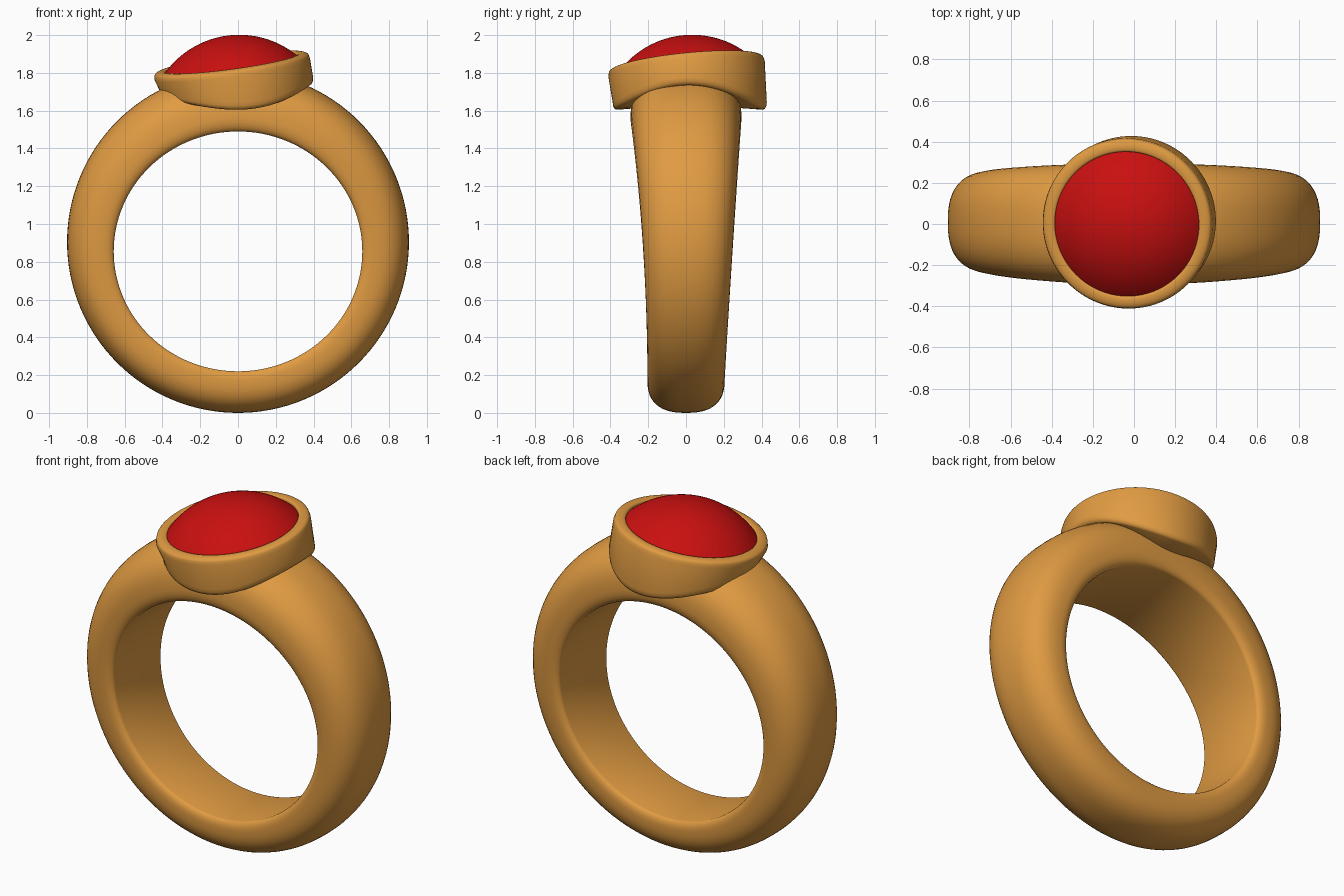
import bpy, bmesh
from math import sin, cos, pi
from mathutils import Vector

if "Cube" in bpy.data.objects:
    bpy.data.objects.remove(bpy.data.objects["Cube"])


def material(name, rgb):
    m = bpy.data.materials.new(name)
    m.use_nodes = True
    m.diffuse_color = (*rgb, 1)
    m.node_tree.nodes["Principled BSDF"].inputs["Base Color"].default_value = (*rgb, 1)
    return m


def skin(name, loops, mat, wrap=False, caps=False):
    """Bridge equal closed loops of points into one smooth surface."""
    bm = bmesh.new()
    rows = [[bm.verts.new(p) for p in loop] for loop in loops]
    n = len(rows[0])
    pairs = list(zip(rows, rows[1:])) + ([(rows[-1], rows[0])] if wrap else [])
    for a, b in pairs:
        for i in range(n):
            j = (i + 1) % n
            bm.faces.new((a[i], a[j], b[j], b[i]))
    if caps:
        bm.faces.new(rows[0])
        bm.faces.new(rows[-1])
    bmesh.ops.recalc_face_normals(bm, faces=bm.faces)
    mesh = bpy.data.meshes.new(name)
    bm.to_mesh(mesh)
    bm.free()
    mesh.materials.append(mat)
    obj = bpy.data.objects.new(name, mesh)
    bpy.context.collection.objects.link(obj)
    bpy.ops.object.select_all(action="DESELECT")
    obj.select_set(True)
    bpy.context.view_layer.objects.active = obj
    bpy.ops.object.shade_smooth_by_angle(angle=pi / 4)
    return obj


gold = material("warm gold", (0.75, 0.33, 0.055))
red = material("ruby red", (0.59, 0.005, 0.005))

# Band section as (width, thickness) fractions: domed outside, rounded inner edges
SHOULDER = 0.22
section = []
for k in range(25):
    a = pi * k / 24
    c, s = cos(a), max(sin(a), 0)
    width = abs(c) ** 0.8 * (1 if c > 0 else -1)
    section.append((width, SHOULDER + (1 - SHOULDER) * s ** 0.8))
inner = [(1 - 0.12 * (1 - cos(pi / 2 * k / 5)), SHOULDER * (1 - sin(pi / 2 * k / 5)))
         for k in range(1, 6)]
section += [(-w, t) for w, t in inner] + inner[::-1]

# Band: wider and thicker toward the top
band_loops = []
for k in range(128):
    a = 2 * pi * k / 128
    c, s = cos(a), sin(a)
    half = 0.237 + 0.045 * s + 0.012 * s * s
    shift = 0.01 * (1 - s * s)
    inside = Vector((0.658 * c, 0, 0.855 + 0.635 * s))
    outside = Vector((0.905 * c, 0, 0.905 + 0.905 * s))
    band_loops.append([inside.lerp(outside, t) + Vector((0, half * w + shift, 0))
                       for w, t in section])
skin("band", band_loops, gold, wrap=True)

# Tilted frame shared by the setting and the stone
up = Vector((-0.135, -0.1, 1)).normalized()
side = (Vector((1, 0, 0)) - up * up.x).normalized()
depth = up.cross(side)
ANGLES = [2 * pi * k / 96 for k in range(96)]


def ring(centre, r, h):
    return [centre + side * (r * cos(a)) + depth * (r * sin(a)) + up * h for a in ANGLES]


def saddle(centre, r, lift):
    """Lower edge of the setting, arched over the band."""
    points = ring(centre, r, -0.2)
    for p, a in zip(points, ANGLES):
        c = cos(a)
        p.z = 1.605 + 0.095 * c * c + 0.035 * c ** 3 + lift
    return points


# Setting: floor, rounded rim, wall, arched underside
rim = Vector((-0.035, 0, 1.85))
loops = [ring(rim, 0.1, -0.04), ring(rim, 0.35, -0.04), ring(rim, 0.352, -0.01)]
for k in range(9):
    a = pi * k / 8
    loops.append(ring(rim, 0.383 - 0.029 * cos(a), 0.012 * sin(a) - 0.012 * k / 8))
loops += [ring(rim, 0.416, -0.03), saddle(rim, 0.41, 0.04), saddle(rim, 0.408, 0.02),
          saddle(rim, 0.4, 0.005), saddle(rim, 0.388, 0), saddle(rim, 0.25, 0.01),
          saddle(rim, 0.08, 0.02)]
skin("setting", loops, gold, caps=True)

# Domed stone: a spherical cap seated inside the rim
RADIUS, SPAN = 0.484, 0.85
seat = Vector((-0.037, 0, 1.84)) - up * 0.327
dome = [ring(seat, RADIUS * sin(SPAN * k / 24), RADIUS * cos(SPAN * k / 24))
        for k in range(24, 0, -1)]
skin("stone", dome, red, caps=True)
